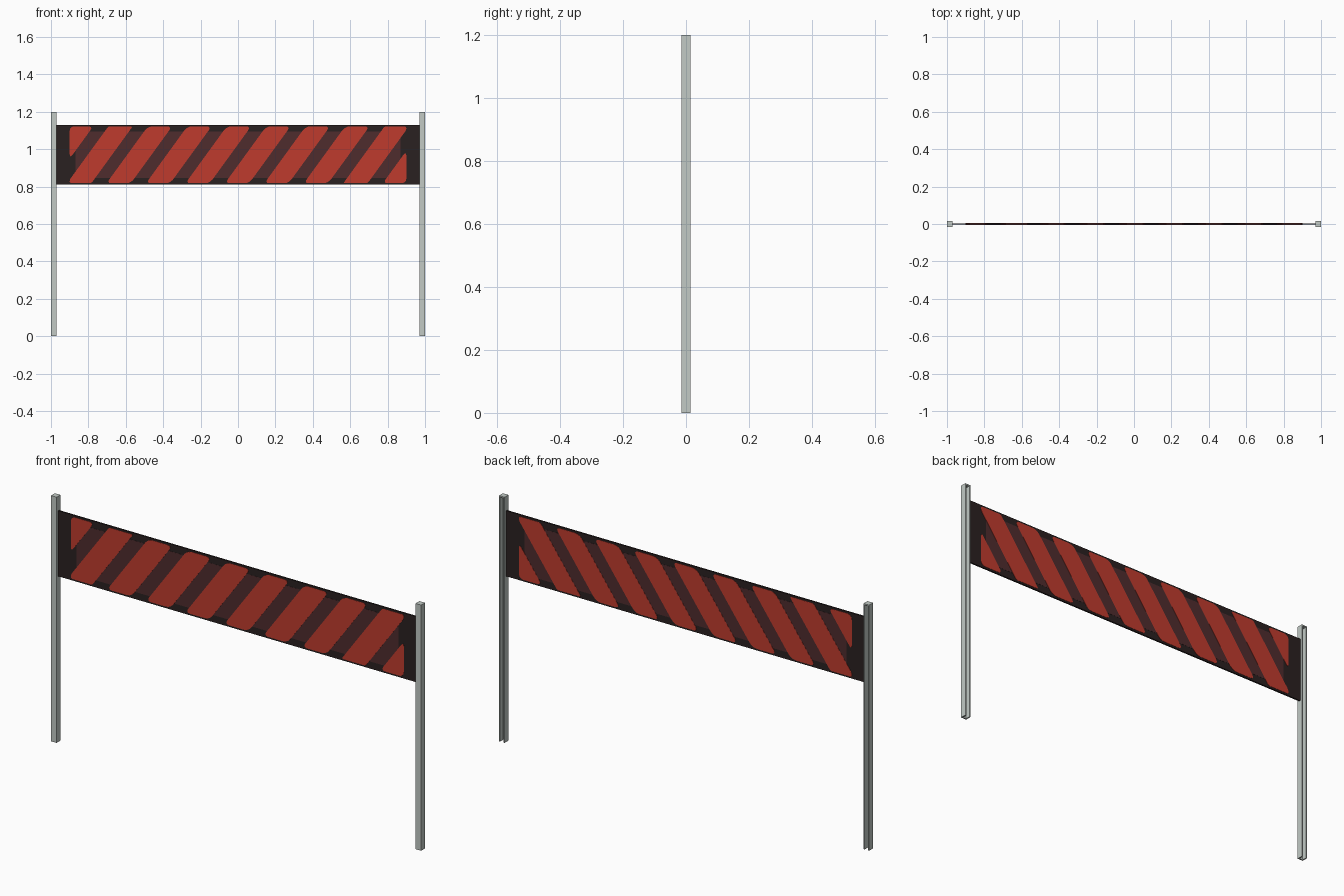
import bpy, bmesh
from mathutils import Vector

if "Cube" in bpy.data.objects:
    bpy.data.objects.remove(bpy.data.objects["Cube"])


def material(name, rgb):
    m = bpy.data.materials.new(name)
    m.diffuse_color = (*rgb, 1)
    m.use_nodes = True
    m.node_tree.nodes["Principled BSDF"].inputs["Base Color"].default_value = m.diffuse_color
    return m


RED = material("warning red", (0.52, 0.044, 0.027))
BROWN = material("dark brown red", (0.078, 0.025, 0.027))
BLACK = material("charcoal", (0.023, 0.015, 0.015))
GREY = material("galvanised grey", (0.54, 0.59, 0.56))


def finish(bm, name, mat):
    bmesh.ops.recalc_face_normals(bm, faces=bm.faces)
    mesh = bpy.data.meshes.new(name)
    bm.to_mesh(mesh)
    bm.free()
    mesh.materials.append(mat)
    ob = bpy.data.objects.new(name, mesh)
    bpy.context.collection.objects.link(ob)
    return ob


def extrude(bm, vec):
    """Thicken every flat face of bm along vec."""
    res = bmesh.ops.extrude_face_region(bm, geom=bm.faces[:], use_keep_orig=True)
    verts = [g for g in res["geom"] if isinstance(g, bmesh.types.BMVert)]
    bmesh.ops.translate(bm, verts=verts, vec=vec)


def box(name, mat, lo, hi):
    bm = bmesh.new()
    bm.faces.new([bm.verts.new((x, y, lo[2])) for x, y in
                  ((lo[0], lo[1]), (hi[0], lo[1]), (hi[0], hi[1]), (lo[0], hi[1]))])
    extrude(bm, Vector((0, 0, hi[2] - lo[2])))
    return finish(bm, name, mat)


MID, SLOPE, PITCH = 0.97, 0.225 / 0.31, 0.211


def slanted_stripe(name, mat, centre, width, half_h, limit, rounding, half_t):
    """Slanted stripe clipped at x = +-limit, rounded, and cut through the board."""
    bm = bmesh.new()
    dx = half_h * SLOPE
    bm.faces.new([bm.verts.new((centre + sx * width / 2 + sz * dx, -half_t, MID + sz * half_h))
                  for sx, sz in ((-1, -1), (1, -1), (1, 1), (-1, 1))])
    for s in (-1, 1):
        bmesh.ops.bisect_plane(bm, geom=bm.verts[:] + bm.edges[:] + bm.faces[:],
                               plane_co=(s * limit, 0, 0), plane_no=(s, 0, 0), clear_outer=True)
    bmesh.ops.bevel(bm, geom=bm.verts[:], offset=rounding, segments=3, profile=0.5,
                    affect='VERTICES', clamp_overlap=True)
    extrude(bm, Vector((0, 2 * half_t, 0)))
    return finish(bm, name, mat)


# Board between the posts
box("board", BLACK, (-0.971, -0.004, 0.81), (0.971, 0.004, 1.13))

# Brown bands between the red stripes, stopping short of the board edges
for k in range(-4, 5):
    slanted_stripe(f"brown_band_{k + 5}", BROWN, k * PITCH, 0.105, 0.125, 0.87, 0.015, 0.0047)

# Red stripes with rounded ends, visible on both faces
for k in range(-5, 5):
    slanted_stripe(f"red_stripe_{k + 6}", RED, (k + 0.5) * PITCH, 0.130, 0.152, 0.90, 0.024, 0.0054)

# Channel posts, open at the back, with closed tops
H, W = 0.015, 0.006
for side, x in (("left", -0.985), ("right", 0.985)):
    profile = [(-H, -H), (H, -H), (H, H), (H - W, H), (H - W, -H + W),
               (-H + W, -H + W), (-H + W, H), (-H, H)]
    bm = bmesh.new()
    bm.faces.new([bm.verts.new((x + px, py, 0)) for px, py in profile])
    extrude(bm, Vector((0, 0, 1.194)))
    finish(bm, f"{side}_post", GREY)
    box(f"{side}_post_cap", GREY, (x - H, -H, 1.194), (x + H, H, 1.2))
